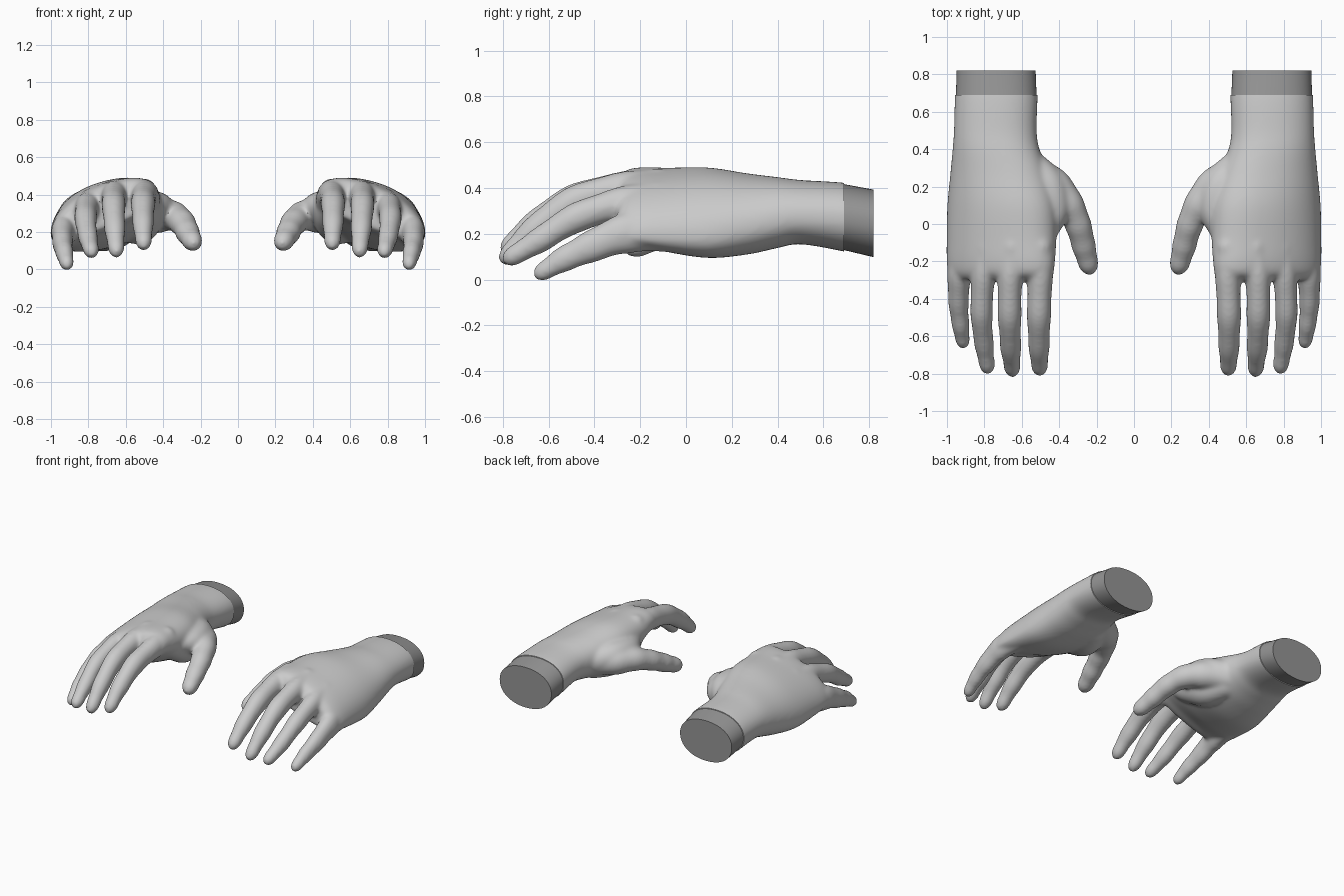
import bpy, bmesh, math
from mathutils import Vector

if "Cube" in bpy.data.objects:
    bpy.data.objects.remove(bpy.data.objects["Cube"])


def spline(pts, n):
    """Catmull-Rom through tuples; yields (phase, values)."""
    out = []
    for i in range(len(pts) - 1):
        a, b, c, d = (pts[max(0, min(len(pts) - 1, i + k))] for k in (-1, 0, 1, 2))
        last = i == len(pts) - 2
        for s in range(n + (1 if last else 0)):
            t = s / n
            out.append((t, [0.5 * (2 * q + (r - p) * t + (2 * p - 5 * q + 4 * r - w) * t * t
                                   + (3 * q - p - 3 * r + w) * t ** 3)
                            for p, q, r, w in zip(a, b, c, d)]))
    return out


def skin(bm, loops):
    """Join vertex loops into a closed tube with capped ends."""
    rings = [[bm.verts.new(p) for p in loop] for loop in loops]
    n = len(rings[0])
    for a, b in zip(rings, rings[1:]):
        for i in range(n):
            bm.faces.new((a[i], a[(i + 1) % n], b[(i + 1) % n], b[i]))
    bm.faces.new(rings[0][::-1])
    bm.faces.new(rings[-1])


def section(v, inset=0.0, n=64):
    """Rounded, tilted hand cross-section from y, inner x/z, outer x/z, height, depth."""
    y, xi, zi, xo, zo, h, d = v
    xi, xo, h, d = xi + inset, xo - inset, h - inset, d - inset
    loop = []
    for k in range(n):
        a = 2 * math.pi * k / n
        c = math.copysign(abs(math.cos(a)) ** 0.92, math.cos(a))
        s = math.copysign(abs(math.sin(a)) ** 0.92, math.sin(a))
        f = (c + 1) / 2
        loop.append((xi + (xo - xi) * f, y, zi + (zo - zi) * f + s * (h if s > 0 else d)))
    return loop


def digit(bm, pts, bump=0.03, tall=1.0, tip=1.0, n=28):
    """Round-ended tube through (x, y, z, radius), swelling a little at each joint."""
    cur = spline(pts, 8)
    cen = [Vector(v[:3]) for _, v in cur]
    rad = [v[3] * (1 + bump * math.cos(2 * math.pi * t)) + 0.003 for t, v in cur]
    tan = [(cen[min(i + 1, len(cen) - 1)] - cen[max(i - 1, 0)]).normalized()
           for i in range(len(cen))]
    caps = [math.radians(a) for a in (15, 30, 45, 60, 75, 86)]
    st = [(cen[0] - tan[0] * rad[0] * math.sin(a), tan[0], rad[0] * math.cos(a))
          for a in reversed(caps)]
    st += list(zip(cen, tan, rad))
    st += [(cen[-1] + tan[-1] * tip * rad[-1] * math.sin(a), tan[-1], rad[-1] * math.cos(a))
           for a in caps]
    loops = []
    for i, (c, t, r) in enumerate(st):
        side = t.cross(Vector((0, 0, 1))).normalized()
        up = side.cross(t) * (1 + (tall - 1) * (1 - i / len(st)))
        loops.append([c + r * (side * math.cos(2 * math.pi * k / n)
                               + up * math.sin(2 * math.pi * k / n)) for k in range(n)])
    skin(bm, loops)


def finish(bm, name):
    bmesh.ops.recalc_face_normals(bm, faces=bm.faces)
    for f in bm.faces:
        f.smooth = True
    me = bpy.data.meshes.new(name)
    bm.to_mesh(me)
    bm.free()
    ob = bpy.data.objects.new(name, me)
    bpy.context.collection.objects.link(ob)
    return ob


def mirrored(ob):
    ob.data.set_sharp_from_angle(angle=math.radians(40))
    m = ob.modifiers.new("Mirror", 'MIRROR')
    m.use_mirror_merge = False
    return ob


# Wrist-to-knuckle stations
STATIONS = [
    (.82, .52, .25, .954, .25, .149, .158),
    (.69, .515, .28, .958, .27, .148, .152),
    (.5, .52, .3, .963, .275, .147, .132),
    (.4, .505, .305, .97, .26, .163, .142),
    (.27, .46, .315, .982, .23, .185, .155),
    (.1, .415, .335, .998, .195, .21, .152),
    (-.08, .415, .36, 1.002, .19, .192, .125),
    (-.2, .422, .388, 1.002, .19, .17, .095),
    (-.265, .43, .388, .992, .19, .153, .08),
    (-.297, .45, .375, .97, .2, .11, .06),
]
# Fingers: x, y, z, radius
FINGERS = [
    [(.50, -.12, .405, .065), (.502, -.28, .393, .065), (.508, -.49, .345, .061),
     (.508, -.66, .24, .053), (.505, -.755, .158, .042)],
    [(.65, -.12, .405, .065), (.662, -.28, .393, .064), (.665, -.49, .338, .06),
     (.659, -.66, .218, .053), (.652, -.763, .119, .041)],
    [(.79, -.12, .35, .065), (.806, -.28, .333, .061), (.815, -.48, .27, .056),
     (.802, -.64, .172, .049), (.787, -.745, .109, .04)],
    [(.915, -.1, .215, .06), (.934, -.27, .2, .06), (.938, -.42, .142, .051),
     (.927, -.54, .086, .044), (.917, -.615, .041, .036)],
]
THUMB = [(.57, .29, .285, .1), (.425, .2, .29, .09), (.345, .1, .285, .076),
         (.297, -.01, .248, .067), (.268, -.12, .195, .061), (.247, -.2, .157, .052)]
# Heel of the palm, thumb ball and the web beside the thumb
PADS = [
    [(.58, .25, .25, .1), (.53, .12, .25, .11), (.5, .0, .29, .09), (.5, -.1, .34, .07)],
    [(.84, .24, .225, .075), (.88, .12, .215, .08), (.92, -.15, .205, .07)],
    [(.55, .3, .3, .09), (.465, .2, .315, .1), (.43, .08, .325, .085), (.45, -.03, .34, .05)],
]

# Hand: palm, fingers and pads fused by remeshing, then smoothed
bm = bmesh.new()
skin(bm, [section(v) for _, v in spline(STATIONS, 8)])
for i, d in enumerate(FINGERS):
    digit(bm, d, tall=1.55 if i == 3 else 1.2, tip=1.5)
digit(bm, THUMB, tip=1.4)
for p in PADS:
    digit(bm, p, bump=0)
raw = finish(bm, "hand_form")
rm = raw.modifiers.new("Fuse", 'REMESH')
rm.mode = 'VOXEL'
rm.voxel_size = 0.0105
sm = raw.modifiers.new("Soften", 'SMOOTH')
sm.factor = 0.5
sm.iterations = 20
bpy.context.view_layer.update()
fused = bpy.data.meshes.new_from_object(
    raw.evaluated_get(bpy.context.evaluated_depsgraph_get()))
bpy.data.objects.remove(raw)

# Trim the wrist square where the cuff starts
bm = bmesh.new()
bm.from_mesh(fused)
bmesh.ops.bisect_plane(bm, geom=bm.verts[:] + bm.edges[:] + bm.faces[:], dist=1e-5,
                       plane_co=(0, .69, 0), plane_no=(0, 1, 0), clear_outer=True)
bmesh.ops.holes_fill(bm, edges=[e for e in bm.edges if e.is_boundary], sides=0)
mirrored(finish(bm, "hands"))

# Cuffs: slightly slimmer, darker sleeve ends
bm = bmesh.new()
skin(bm, [section(v, .006) for _, v in spline(STATIONS[:2], 4)])
cuffs = mirrored(finish(bm, "wrist_cuffs"))
dark = bpy.data.materials.new("dark_grey")
dark.diffuse_color = (0.3, 0.3, 0.3, 1)
dark.use_nodes = True
dark.node_tree.nodes["Principled BSDF"].inputs["Base Color"].default_value = dark.diffuse_color
cuffs.data.materials.append(dark)
